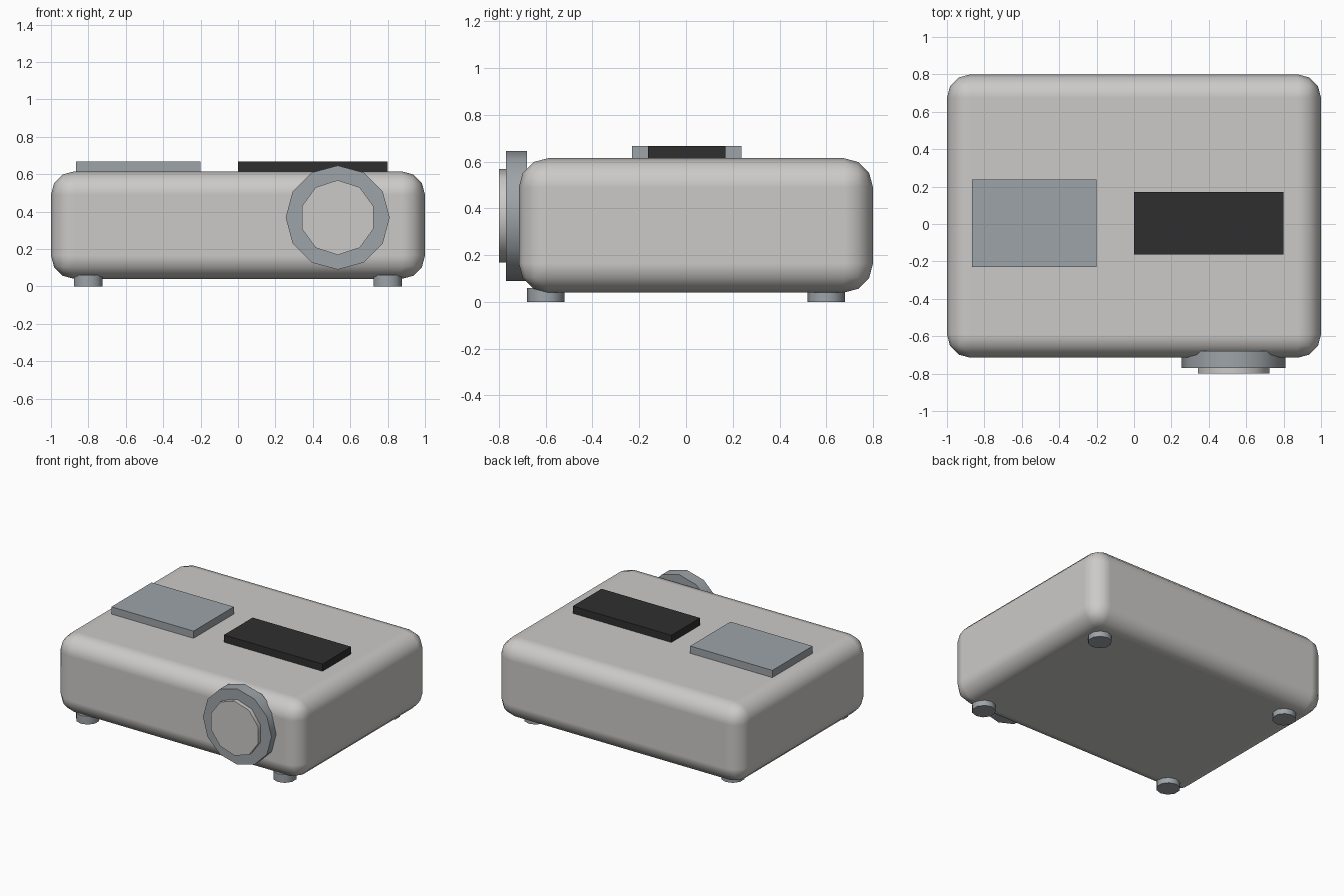
import bpy
import math

cube = bpy.data.objects.get("Cube")
if cube:
    bpy.data.objects.remove(cube, do_unlink=True)


def material(name, colour):
    mat = bpy.data.materials.new(name)
    mat.use_nodes = True
    mat.diffuse_color = (*colour, 1)
    mat.node_tree.nodes["Principled BSDF"].inputs["Base Color"].default_value = (*colour, 1)
    return mat


shell = material("warm light grey", (0.60, 0.59, 0.575))
trim = material("blue grey", (0.34, 0.37, 0.395))
dark = material("near black", (0.028, 0.028, 0.028))


def finish(name, mat):
    obj = bpy.context.object
    obj.name = obj.data.name = name
    obj.data.materials.append(mat)
    return obj


def box(name, low, high, mat):
    centre = [(a + b) / 2 for a, b in zip(low, high)]
    bpy.ops.mesh.primitive_cube_add(size=1, location=centre)
    obj = finish(name, mat)
    obj.scale = [b - a for a, b in zip(low, high)]
    bpy.ops.object.transform_apply(location=False, rotation=False, scale=True)
    return obj


def cylinder(name, sides, radius, depth, centre, mat, tilt=0):
    bpy.ops.mesh.primitive_cylinder_add(vertices=sides, radius=radius, depth=depth,
                                        location=centre, rotation=(tilt, 0, 0))
    obj = finish(name, mat)
    bpy.ops.object.shade_smooth_by_angle(angle=math.radians(40))
    return obj


# Rounded main housing
body = box("body", (-1, -0.715, 0.04), (1, 0.8, 0.615), shell)
bevel = body.modifiers.new("rounded edges", "BEVEL")
bevel.width = 0.125
bevel.segments = 3
bevel.harden_normals = True
bpy.ops.object.shade_smooth()

# Raised panels on top
box("top_panel", (-0.867, -0.23, 0.58), (-0.2, 0.237, 0.668), trim)
box("control_pad", (0, -0.163, 0.58), (0.8, 0.17, 0.668), dark)

# Lens ring and lens face at the front
front = math.radians(90)
cylinder("lens_ring", 12, 0.278, 0.09, (0.533, -0.725, 0.368), trim, front)
cylinder("lens", 10, 0.2, 0.08, (0.533, -0.76, 0.368), shell, front)

# Four feet
for side, x in (("left", 0.8), ("right", -0.8)):
    for end, y in (("front", -0.6), ("back", 0.6)):
        cylinder(f"{end}_{side}_foot", 10, 0.08, 0.06, (x, y, 0.03), trim)
